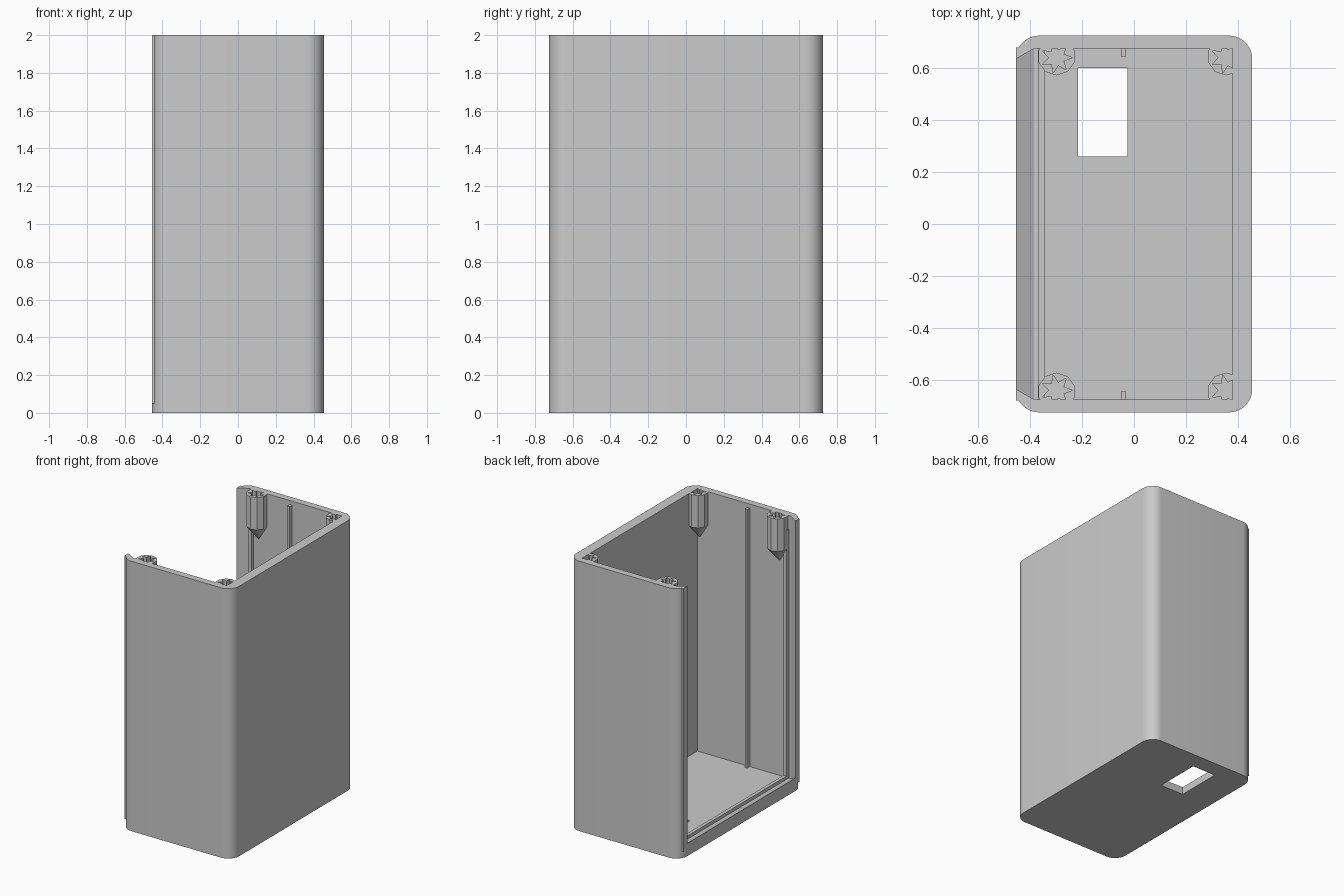
import bpy, bmesh
from math import cos, sin, pi
from mathutils import Vector

cube = bpy.data.objects.get("Cube")
if cube:
    bpy.data.objects.remove(cube, do_unlink=True)

grey = bpy.data.materials.new("plain grey")
grey.use_nodes = True
COLOR = (0.6, 0.6, 0.6, 1)
grey.diffuse_color = COLOR
grey.node_tree.nodes["Principled BSDF"].inputs["Base Color"].default_value = COLOR

HX, HY, H = 0.455, 0.725, 2.0      # outer half sizes and height
IX, IY, FLOOR = 0.38, 0.675, 0.055  # inner wall faces and floor top
R = 0.09                            # outer corner radius


def finish(name, bm):
    bmesh.ops.recalc_face_normals(bm, faces=bm.faces)
    mesh = bpy.data.meshes.new(name)
    bm.to_mesh(mesh)
    bm.free()
    mesh.materials.append(grey)
    obj = bpy.data.objects.new(name, mesh)
    bpy.context.collection.objects.link(obj)
    return obj


def prism(name, points, start, end, axis="z"):
    """Extrude a profile along z (xy points) or along y (xz points)."""
    bm = bmesh.new()
    place = (lambda p: (p[0], p[1], start)) if axis == "z" else (lambda p: (p[0], start, p[1]))
    face = bm.faces.new([bm.verts.new(place(p)) for p in points])
    top = bmesh.ops.extrude_face_region(bm, geom=[face])["geom"]
    step = Vector((0, 0, end - start)) if axis == "z" else Vector((0, end - start, 0))
    bmesh.ops.translate(bm, vec=step, verts=[v for v in top if isinstance(v, bmesh.types.BMVert)])
    return finish(name, bm)


def box(name, x0, x1, y0, y1, z0, z1):
    return prism(name, [(x0, y0), (x1, y0), (x1, y1), (x0, y1)], z0, z1)


def boolean(obj, tool, operation):
    mod = obj.modifiers.new("cut", "BOOLEAN")
    mod.operation, mod.object, mod.solver = operation, tool, "EXACT"
    bpy.context.view_layer.objects.active = obj
    bpy.ops.object.modifier_apply(modifier=mod.name)
    bpy.data.objects.remove(tool, do_unlink=True)


# Shell: rounded block, hollowed from the top and the right side
outline = []
for i, (sx, sy) in enumerate([(1, 1), (-1, 1), (-1, -1), (1, -1)]):
    for k in range(13):
        a = (i + k / 12) * pi / 2
        outline.append((sx * (HX - R) + R * cos(a), sy * (HY - R) + R * sin(a)))
shell = prism("case_shell", outline, 0, H)
boolean(shell, box("cavity", -1, IX, -IY, IY, FLOOR, 3), "DIFFERENCE")
boolean(shell, box("floor_hole", -0.215, -0.025, 0.26, 0.60, -1, 1), "DIFFERENCE")
bpy.ops.object.select_all(action="DESELECT")
shell.select_set(True)
bpy.context.view_layer.objects.active = shell
bpy.ops.object.shade_smooth_by_angle(angle=pi / 6)

# Dovetail lip along the bottom of the opening
prism("bottom_lip", [(-HX, 0.05), (-HX, FLOOR + 0.04), (-0.385, FLOOR), (-0.385, 0.05)],
      -0.68, 0.68, "y")
# Ridge on the floor behind the lid slot
box("bottom_ridge", -0.37, -0.345, -IY, IY, FLOOR, FLOOR + 0.025)


def screw_post(name, x, s):
    """Ten-sided post with a tapered foot running into the wall and a star socket."""
    y, r, n = s * 0.645, 0.073, 10
    bm = bmesh.new()
    rings = [[bm.verts.new((x + r * cos(2 * pi * (k + 0.5) / n), y + r * sin(2 * pi * (k + 0.5) / n), z))
              for k in range(n)] for z in (1.76, H)]
    tip = bm.verts.new((x, s * 0.67, 1.65))
    bm.faces.new(rings[1])
    for k in range(n):
        j = (k + 1) % n
        bm.faces.new((rings[0][k], rings[0][j], rings[1][j], rings[1][k]))
        bm.faces.new((tip, rings[0][j], rings[0][k]))
    post = finish(name, bm)
    star = []
    for k in range(14):
        a, q = pi * k / 7, (0.06 if k % 2 == 0 else 0.03)
        star.append((x + q * cos(a), s * 0.64 + q * sin(a)))
    boolean(post, prism("socket", star, 1.8, 3), "DIFFERENCE")
    boolean(post, box("inside", -1, IX, -IY, IY, 0, 4), "INTERSECT")


# Parts mirrored on the front and back walls
for side, s in (("front", -1), ("back", 1)):
    prism(side + "_lip", [(-HX, s * 0.635), (-0.385, s * IY), (-0.385, s * 0.68), (-HX, s * 0.68)],
          0.05, H)
    y0, y1 = sorted((s * IY, s * (IY - 0.025)))
    box(side + "_ridge", -0.37, -0.345, y0, y1, FLOOR, 1.9)
    y0, y1 = sorted((s * IY, s * (IY - 0.03)))
    box(side + "_guide_rib", -0.05, -0.03, y0, y1, FLOOR, 1.97)
    screw_post(side + "_right_post", -0.298, s)
    screw_post(side + "_left_post", 0.355, s)
